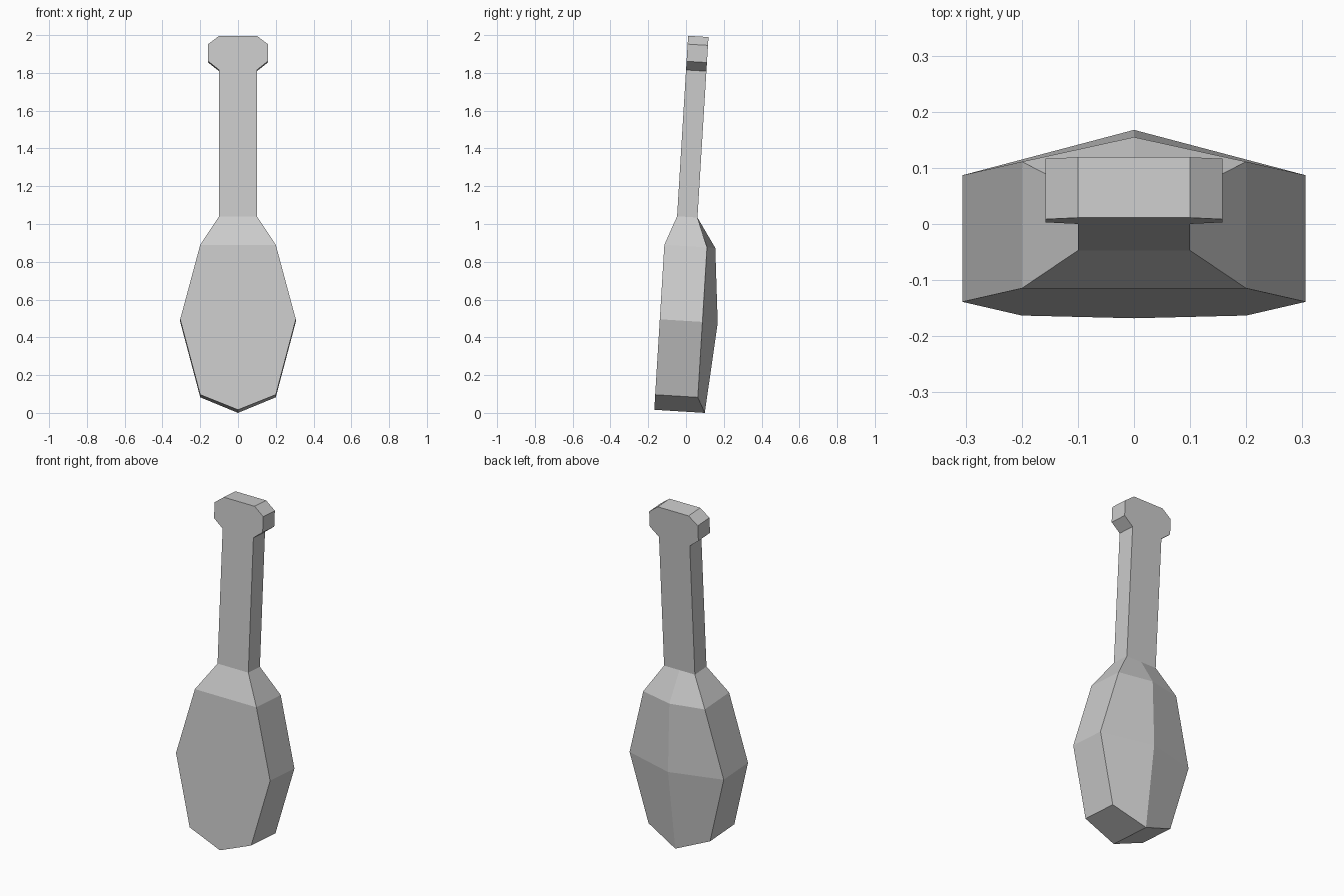
import bpy, bmesh
from math import radians
from mathutils import Matrix

if "Cube" in bpy.data.objects:
    bpy.data.objects.remove(bpy.data.objects["Cube"])

grey = bpy.data.materials.new("plain_grey")
grey.use_nodes = True
colour = (0.6, 0.6, 0.6, 1)
grey.diffuse_color = colour
grey.node_tree.nodes["Principled BSDF"].inputs["Base Color"].default_value = colour

# Whole instrument leans slightly backwards
LEAN = Matrix.Translation((0, -0.168, 0.0164)) @ Matrix.Rotation(radians(-3.5), 4, "X")
NECK_FRONT, NECK_BACK, NECK_BASE = 0.058, 0.166, 1.03


def finish(name, bm):
    bmesh.ops.remove_doubles(bm, verts=bm.verts, dist=0.0005)
    bmesh.ops.recalc_face_normals(bm, faces=bm.faces)
    bm.transform(LEAN)
    mesh = bpy.data.meshes.new(name)
    bm.to_mesh(mesh)
    bm.free()
    mesh.materials.append(grey)
    obj = bpy.data.objects.new(name, mesh)
    bpy.context.collection.objects.link(obj)


# Sound body: flat front, straight sides, ridged back
# height, half width, front depth, side depth, ridge depth
stations = [
    (0.08, 0.2, 0, 0.226, None),
    (0.48, 0.306, 0, 0.226, 0.307),
    (0.875, 0.2, 0, 0.226, 0.27),
    (NECK_BASE, 0.1, NECK_FRONT, NECK_BACK, NECK_BACK),
]
bm = bmesh.new()
tip_front = bm.verts.new((0, 0, 0))
tip_back = bm.verts.new((0, 0.268, 0))
ridge = [bm.verts.new((0, r, z)) if r else tip_back for z, w, f, s, r in stations]
fronts = {}
for side in (-1, 1):
    front = [bm.verts.new((side * w, f, z)) for z, w, f, s, r in stations]
    edge = [bm.verts.new((side * w, s, z)) for z, w, f, s, r in stations]
    fronts[side] = front
    bm.faces.new((tip_front, front[0], edge[0], tip_back))
    for i in range(len(stations) - 1):
        bm.faces.new((front[i], front[i + 1], edge[i + 1], edge[i]))
        if i == 0:
            bm.faces.new((edge[0], edge[1], ridge[1], tip_back))
        else:
            bm.faces.new((edge[i], edge[i + 1], ridge[i + 1], ridge[i]))
left, right = fronts[1], fronts[-1]
bm.faces.new([tip_front] + left[:3] + right[2::-1])
bm.faces.new((left[2], left[3], right[3], right[2]))
finish("body", bm)

# Neck and head: one mirrored outline, extruded backwards
half = [(0.1, NECK_BASE), (0.1, 1.806), (0.158, 1.852), (0.158, 1.943), (0.1, 1.987)]
outline = half + [(-x, z) for x, z in reversed(half)]
bm = bmesh.new()
face = bm.faces.new([bm.verts.new((x, NECK_FRONT, z)) for x, z in outline])
grown = bmesh.ops.extrude_face_region(bm, geom=[face], use_keep_orig=True)
moved = [g for g in grown["geom"] if isinstance(g, bmesh.types.BMVert)]
bmesh.ops.translate(bm, verts=moved, vec=(0, NECK_BACK - NECK_FRONT, 0))
finish("neck_and_head", bm)
